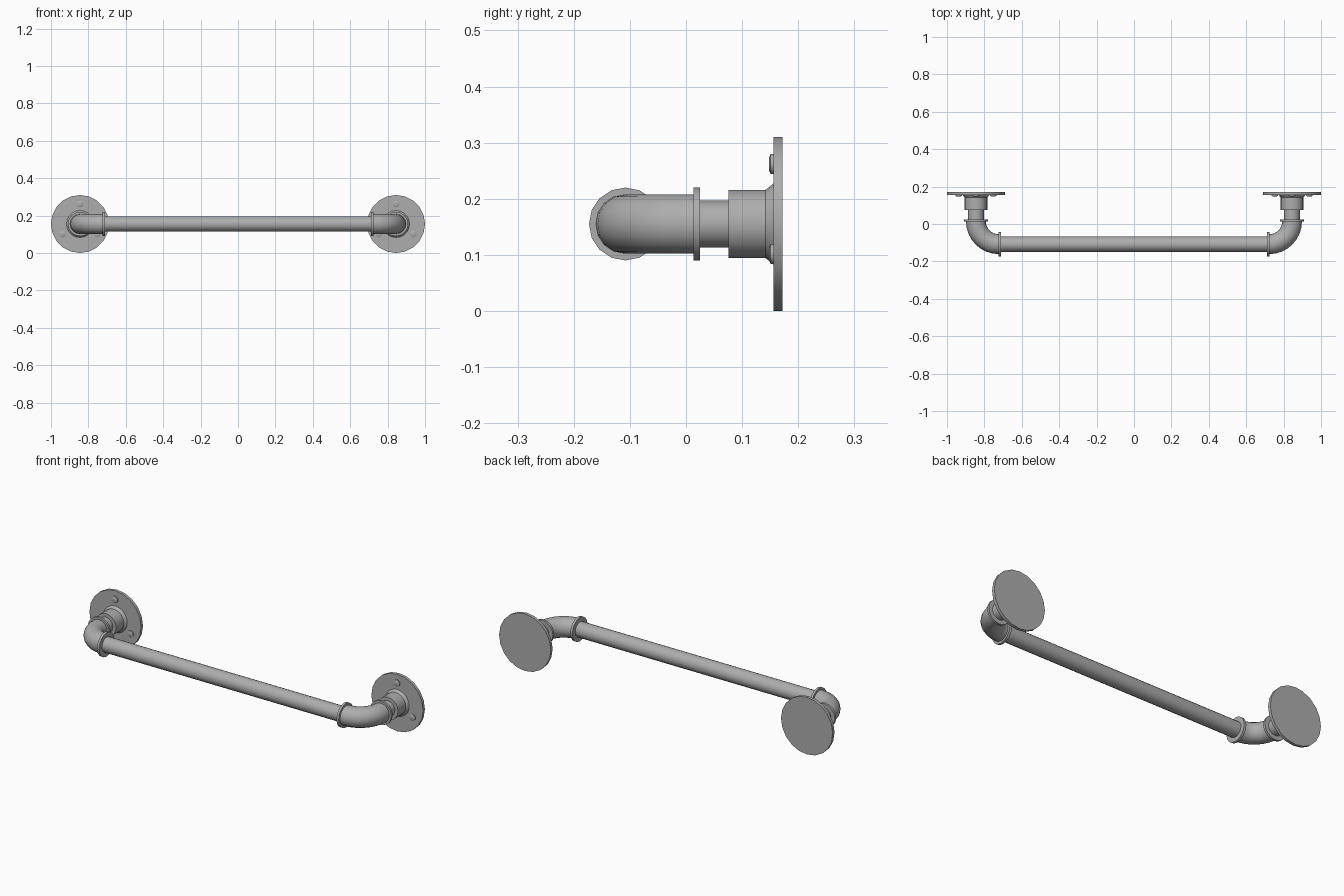
import bpy, bmesh, math
from mathutils import Vector

cube = bpy.data.objects.get("Cube")
if cube:
    bpy.data.objects.remove(cube, do_unlink=True)

# One grey metal for everything
metal = bpy.data.materials.new("grey_metal")
metal.use_nodes = True
grey = (0.42, 0.42, 0.42, 1)
metal.diffuse_color = grey
metal.node_tree.nodes["Principled BSDF"].inputs["Base Color"].default_value = grey

X, Y = Vector((1, 0, 0)), Vector((0, 1, 0))
POST_X, BAR_Y, MID_Z = 0.845, -0.108, 0.155
BEND = 0.122


def finish(name, bm):
    bmesh.ops.remove_doubles(bm, verts=bm.verts, dist=1e-5)
    bmesh.ops.recalc_face_normals(bm, faces=bm.faces)
    mesh = bpy.data.meshes.new(name)
    bm.to_mesh(mesh)
    bm.free()
    mesh.materials.append(metal)
    obj = bpy.data.objects.new(name, mesh)
    bpy.context.collection.objects.link(obj)
    bpy.ops.object.select_all(action="DESELECT")
    obj.select_set(True)
    bpy.context.view_layer.objects.active = obj
    bpy.ops.object.shade_smooth_by_angle(angle=math.radians(35))
    return obj


def lathe(name, origin, axis, profile, sides):
    """Turn (distance along axis, radius) points round an axis."""
    bm = bmesh.new()
    up = Vector((0, 0, 1))
    pts = [bm.verts.new(Vector(origin) + axis * d + up * r) for d, r in profile]
    edges = [bm.edges.new(pair) for pair in zip(pts, pts[1:])]
    bmesh.ops.spin(bm, geom=pts + edges, cent=origin, axis=axis,
                   angle=math.tau, steps=sides, use_duplicate=False)
    return finish(name, bm)


def rod(name, origin, axis, start, end, radius, sides):
    return lathe(name, origin, axis,
                 [(start, 0), (start, radius), (end, radius), (end, 0)], sides)


# Long bar
rod("bar", (0, BAR_Y, MID_Z), X, -0.735, 0.735, 0.041, 20)

for side, word in ((1, "left"), (-1, "right")):
    post = (side * POST_X, 0, MID_Z)

    # Wall flange, threaded collar with flared foot, short nipple
    rod(word + "_flange", post, Y, 0.156, 0.172, 0.155, 20)
    lathe(word + "_collar", post, Y,
          [(0.076, 0), (0.076, 0.061), (0.142, 0.061), (0.157, 0.073), (0.157, 0)], 20)
    rod(word + "_nipple", post, Y, 0.01, 0.08, 0.042, 20)

    # Three screw heads
    for i in range(3):
        a = math.radians(90 + 120 * i)
        spot = (post[0] + 0.107 * math.cos(a), 0, MID_Z + 0.107 * math.sin(a))
        lathe(f"{word}_screw_{i + 1}", spot, Y,
              [(0.148, 0), (0.148, 0.012), (0.151, 0.018), (0.157, 0.018)], 12)

    # Elbow bend
    bm = bmesh.new()
    ring = bmesh.ops.create_circle(bm, segments=16, radius=0.053)["verts"]
    turn = Vector((0, 0, 1)).rotation_difference(Y).to_matrix()
    start = Vector((side * POST_X, BAR_Y + BEND, MID_Z))
    for v in ring:
        v.co = turn @ v.co + start
    pivot = start - X * side * BEND
    bmesh.ops.spin(bm, geom=bm.verts[:] + bm.edges[:], cent=pivot,
                   axis=(0, 0, -side), angle=math.pi / 2, steps=8)
    finish(word + "_elbow", bm)

    # Raised rims at both elbow mouths
    rod(word + "_post_rim", post, Y, 0.013, 0.025, 0.065, 16)
    rod(word + "_bar_rim", (0, BAR_Y, MID_Z), X * side, 0.711, 0.724, 0.065, 16)
